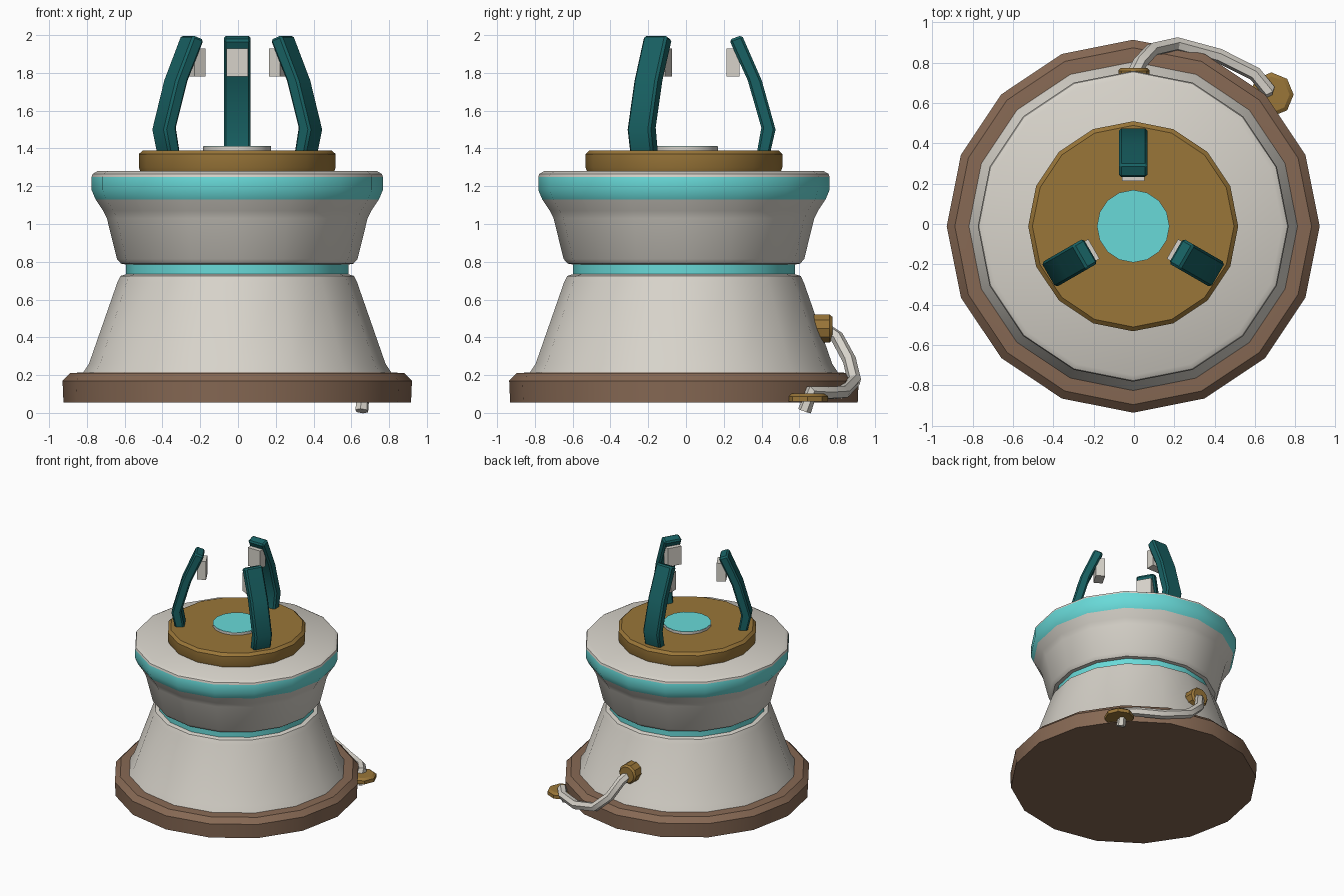
import bpy, bmesh, math
from mathutils import Matrix, Vector

cube = bpy.data.objects.get("Cube")
if cube:
    bpy.data.objects.remove(cube, do_unlink=True)

CENTRE = Vector((-0.004, -0.011, 0))


def material(name, rgb):
    m = bpy.data.materials.new(name)
    m.use_nodes = True
    m.diffuse_color = (*rgb, 1)
    m.node_tree.nodes["Principled BSDF"].inputs["Base Color"].default_value = (*rgb, 1)
    return m


WHITE = material("warm white", (0.68, 0.65, 0.59))
CYAN = material("cyan glow", (0.14, 0.70, 0.69))
GOLD = material("dull gold", (0.32, 0.18, 0.04))
BROWN = material("brown base", (0.24, 0.14, 0.088))
TEAL = material("dark teal", (0.009, 0.12, 0.125))


def finish(bm, name, mats, smooth=True):
    bmesh.ops.recalc_face_normals(bm, faces=bm.faces)
    mesh = bpy.data.meshes.new(name)
    bm.to_mesh(mesh)
    bm.free()
    ob = bpy.data.objects.new(name, mesh)
    bpy.context.collection.objects.link(ob)
    for m in mats:
        mesh.materials.append(m)
    if smooth:
        shade(ob)
    return ob


def shade(ob):
    bpy.ops.object.select_all(action='DESELECT')
    ob.select_set(True)
    bpy.context.view_layer.objects.active = ob
    bpy.ops.object.shade_smooth_by_angle(angle=math.radians(32))


def lathe(name, profile, mats, rule=None, sides=16, matrix=None):
    """Closed turned solid from (radius, height) points, capped at both ends."""
    bm = bmesh.new()
    rings = []
    for r, z in profile:
        angles = [math.tau * i / sides for i in range(sides)]
        rings.append([bm.verts.new((r * math.cos(a), r * math.sin(a), z)) for a in angles])
    for low, high in zip(rings, rings[1:]):
        for i in range(sides):
            j = (i + 1) % sides
            bm.faces.new((low[i], low[j], high[j], high[i]))
    bm.faces.new(rings[0])
    bm.faces.new(rings[-1])
    if rule:
        for f in bm.faces:
            f.material_index = rule(f.calc_center_median().z, abs(f.normal.z))
    bm.transform(matrix or Matrix.Translation(CENTRE))
    return finish(bm, name, mats)


# Turned body
lathe("base_ring", [(0.92, 0.055), (0.925, 0.17), (0.885, 0.21), (0.81, 0.215)], [BROWN])
lathe("lower_body", [(0.82, 0.20), (0.815, 0.215), (0.785, 0.26), (0.635, 0.69),
                     (0.618, 0.725), (0.585, 0.735)], [WHITE])
lathe("waist_band", [(0.588, 0.73), (0.588, 0.79)], [CYAN])
lathe("upper_body", [(0.585, 0.785), (0.615, 0.79), (0.637, 0.815), (0.69, 1.03),
                     (0.71, 1.07), (0.75, 1.13), (0.771, 1.18), (0.771, 1.25),
                     (0.766, 1.265), (0.74, 1.28)], [WHITE, CYAN],
      rule=lambda z, n: int(1.13 < z < 1.25))
lathe("gold_platform", [(0.51, 1.27), (0.521, 1.30), (0.521, 1.37), (0.50, 1.39)], [GOLD])
lathe("glow_rim", [(0.18, 1.385), (0.18, 1.409)], [WHITE])
lathe("glow_disc", [(0.179, 1.408), (0.179, 1.412)], [CYAN])


def box_prism(name, profile, half_width, mat, turn, bevel):
    """Extrude a (radius, height) outline sideways and turn it about the axis."""
    bm = bmesh.new()
    face = bm.faces.new([bm.verts.new((-half_width, r, z)) for r, z in profile])
    moved = bmesh.ops.extrude_face_region(bm, geom=[face])["geom"]
    bmesh.ops.translate(bm, verts=[v for v in moved if isinstance(v, bmesh.types.BMVert)],
                        vec=(2 * half_width, 0, 0))
    bmesh.ops.recalc_face_normals(bm, faces=bm.faces)
    if bevel:
        sharp = [e for e in bm.edges if e.calc_face_angle(0) > 1]
        bmesh.ops.bevel(bm, geom=sharp, offset=bevel, segments=1, affect='EDGES')
    bm.transform(Matrix.Translation(CENTRE) @ Matrix.Rotation(turn, 4, 'Z'))
    return finish(bm, name, [mat], smooth=bool(bevel))


# Three gripping claws with inner pads
CLAW = [(0.385, 1.37), (0.41, 1.51), (0.338, 1.76), (0.24, 1.975),
        (0.307, 2.0), (0.412, 1.76), (0.485, 1.50), (0.455, 1.37)]
PAD = [(0.225, 1.78), (0.295, 1.78), (0.295, 1.93), (0.225, 1.93)]
for label, turn in (("back", 0), ("right", math.tau / 3), ("left", -math.tau / 3)):
    box_prism(label + "_claw", CLAW, 0.071, TEAL, turn, 0.012)
    box_prism(label + "_claw_pad", PAD, 0.056, WHITE, turn, 0)

# Cable sockets
lathe("cable_socket", [(0.078, 0.0), (0.078, 0.09), (0.065, 0.105)], [GOLD], sides=10,
      matrix=Matrix.Translation((0, 0.67, 0.447)) @ Matrix.Rotation(-math.pi / 2, 4, 'X'))
lathe("floor_socket", [(0.11, 0.06), (0.11, 0.088), (0.09, 0.102)], [GOLD], sides=8,
      matrix=Matrix.Translation((0.682, 0.642, 0)))

# Cable from the back of the body down to the floor socket
path = [(0, 0.74, 0.44), (0.03, 0.80, 0.40), (0.09, 0.865, 0.28), (0.21, 0.892, 0.17),
        (0.42, 0.835, 0.11), (0.60, 0.745, 0.105), (0.665, 0.665, 0.115), (0.655, 0.628, 0.01)]
curve = bpy.data.curves.new("cable", 'CURVE')
curve.dimensions = '3D'
curve.bevel_depth = 0.036
curve.bevel_resolution = 1
curve.use_fill_caps = True
spline = curve.splines.new('POLY')
spline.points.add(len(path) - 1)
for point, co in zip(spline.points, path):
    point.co = (*co, 1)
cable = bpy.data.objects.new("cable", curve)
bpy.context.collection.objects.link(cable)
curve.materials.append(WHITE)
bpy.ops.object.select_all(action='DESELECT')
cable.select_set(True)
bpy.context.view_layer.objects.active = cable
bpy.ops.object.convert(target='MESH')
shade(bpy.context.view_layer.objects.active)
